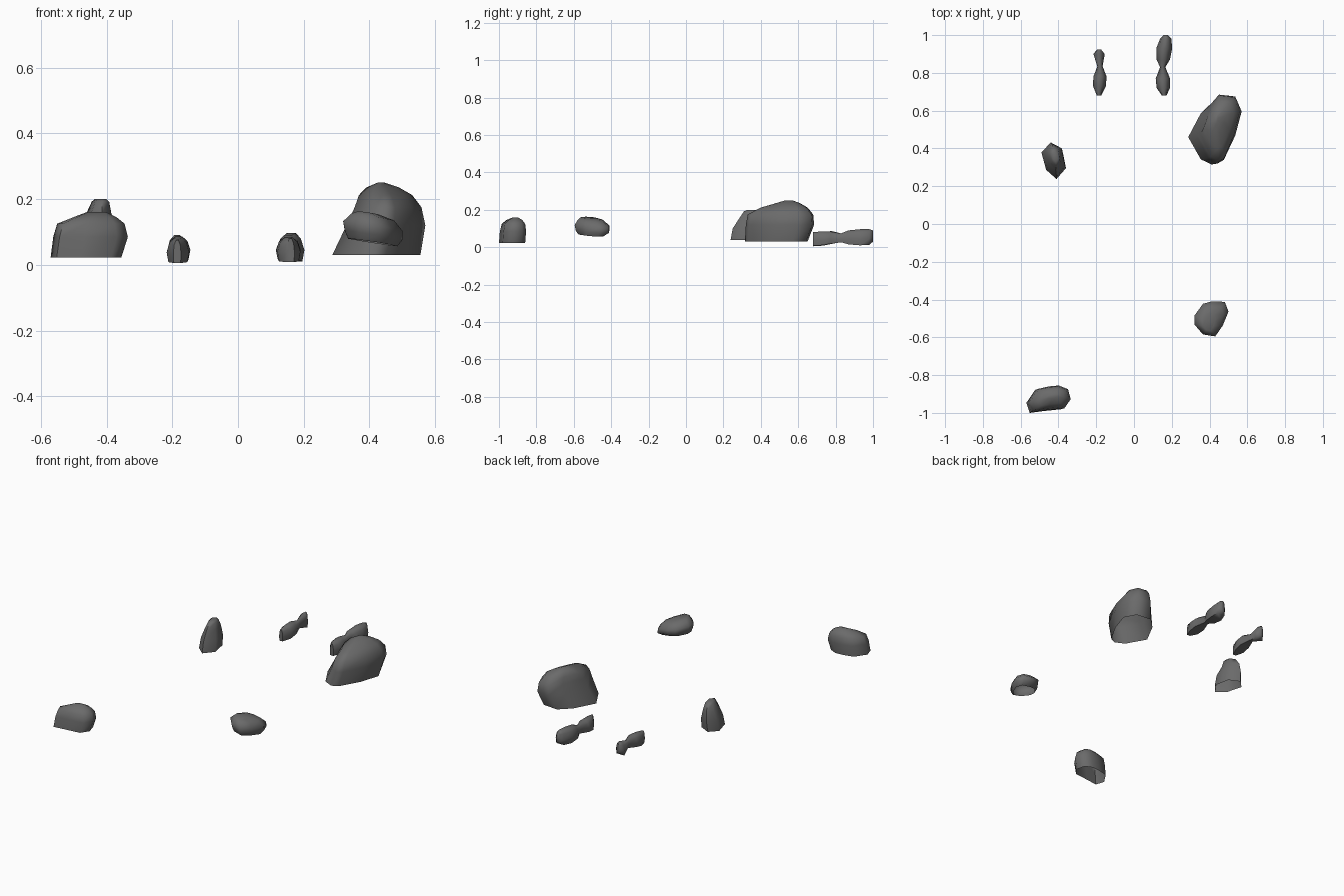
import bpy, bmesh, math

if "Cube" in bpy.data.objects:
    bpy.data.objects.remove(bpy.data.objects["Cube"])

stone = bpy.data.materials.new("dark grey stone")
stone.diffuse_color = (0.145, 0.145, 0.145, 1)
stone.use_nodes = True
stone.node_tree.nodes["Principled BSDF"].inputs["Base Color"].default_value = stone.diffuse_color


def finish(name, bm):
    """Turn a bmesh into a smooth shaded stone object."""
    mesh = bpy.data.meshes.new(name)
    bm.to_mesh(mesh)
    bm.free()
    mesh.materials.append(stone)
    ob = bpy.data.objects.new(name, mesh)
    bpy.context.collection.objects.link(ob)
    bpy.ops.object.select_all(action='DESELECT')
    ob.select_set(True)
    bpy.context.view_layer.objects.active = ob
    bpy.ops.object.shade_smooth_by_angle(angle=math.radians(65))


def loft(name, rings, open_start):
    """Skin a list of point rings; optionally leave the first ring open."""
    bm = bmesh.new()
    rings = [[bm.verts.new(p) for p in ring] for ring in rings]
    n = len(rings[0])
    for lo, hi in zip(rings, rings[1:]):
        for i in range(n):
            j = (i + 1) % n
            bm.faces.new((lo[i], lo[j], hi[j], hi[i]))
    start = bm.faces.new(rings[0])
    bm.faces.new(rings[-1])
    bmesh.ops.recalc_face_normals(bm, faces=bm.faces)
    if open_start:
        bmesh.ops.delete(bm, geom=[start], context='FACES_ONLY')
    finish(name, bm)


def rock(name, outline, levels, tilt=(0, 0)):
    """Open-bottomed rock: a plan outline fitted to boxes (z, x0, x1, y0, y1)."""
    xs, ys = [p[0] for p in outline], [p[1] for p in outline]
    ax, bx, ay, by = min(xs), max(xs), min(ys), max(ys)
    rings = []
    for z, x0, x1, y0, y1 in levels:
        ring = []
        for px, py in outline:
            x = x0 + (px - ax) / (bx - ax) * (x1 - x0)
            y = y0 + (py - ay) / (by - ay) * (y1 - y0)
            ring.append((x, y, z + tilt[0] * (x - (ax + bx) / 2) + tilt[1] * (y - (ay + by) / 2)))
        rings.append(ring)
    loft(name, rings, True)


def pinched_stone(name, stations):
    """Two-lobed stone along y: stations (y, centre x, half width, z low, z high)."""
    arch = [(-.85, 0), (.85, 0), (1, .4), (.75, .8), (.3, 1), (-.3, 1), (-.75, .8), (-1, .4)]
    loft(name, [[(cx + u * w, y, z0 + v * (z1 - z0)) for u, v in arch]
                for y, cx, w, z0, z1 in stations], False)


# large boulder at the back right
rock("large_boulder",
     [(.29, .48), (.36, .35), (.42, .32), (.46, .34), (.53, .47),
      (.57, .60), (.53, .68), (.43, .69), (.36, .62)],
     [(.03, .287, .555, .315, .65), (.12, .33, .57, .32, .685), (.175, .355, .558, .33, .68),
      (.212, .368, .53, .40, .65), (.235, .39, .49, .48, .61), (.25, .425, .445, .53, .57)])

# rounded stone at the front right, leaning to the right
rock("front_right_stone",
     [(.32, -.48), (.32, -.525), (.365, -.575), (.43, -.585), (.47, -.53),
      (.50, -.46), (.48, -.41), (.41, -.408), (.365, -.42)],
     [(.068, .335, .485, -.575, -.44), (.09, .325, .50, -.59, -.41), (.118, .32, .50, -.595, -.41),
      (.145, .345, .475, -.58, -.44), (.155, .365, .43, -.565, -.48)], tilt=(-.15, -.03))

# wide block at the front left
rock("front_left_block",
     [(-.57, -.94), (-.55, -.995), (-.47, -.985), (-.37, -.975), (-.335, -.925),
      (-.35, -.87), (-.40, -.85), (-.455, -.855), (-.52, -.87)],
     [(.022, -.57, -.355, -1, -.86), (.085, -.562, -.335, -.995, -.855),
      (.125, -.55, -.345, -.985, -.86), (.145, -.50, -.37, -.96, -.875),
      (.16, -.46, -.40, -.925, -.90)])

# pointed stone at the back left
rock("pointed_stone",
     [(-.49, .385), (-.465, .29), (-.41, .24), (-.36, .30), (-.38, .40), (-.445, .433)],
     [(.038, -.49, -.36, .238, .425), (.10, -.482, -.365, .25, .432),
      (.155, -.462, -.385, .285, .425), (.192, -.445, -.392, .31, .40),
      (.20, -.435, -.40, .33, .38)])

# two small stones at the back, pinched in the middle
pinched_stone("left_pinched_stone",
              [(.68, -.185, .012, .005, .075), (.73, -.183, .034, .008, .082), (.78, -.18, .035, .018, .086),
               (.835, -.18, .014, .028, .072), (.90, -.185, .030, .012, .09), (.925, -.185, .010, .03, .09)])
pinched_stone("right_pinched_stone",
              [(.68, .16, .012, .008, .08), (.72, .155, .035, .01, .084), (.77, .153, .038, .018, .084),
               (.83, .152, .014, .026, .074), (.87, .155, .035, .015, .09), (.93, .16, .042, .01, .096),
               (.98, .168, .030, .012, .096), (1.0, .168, .012, .03, .09)])
